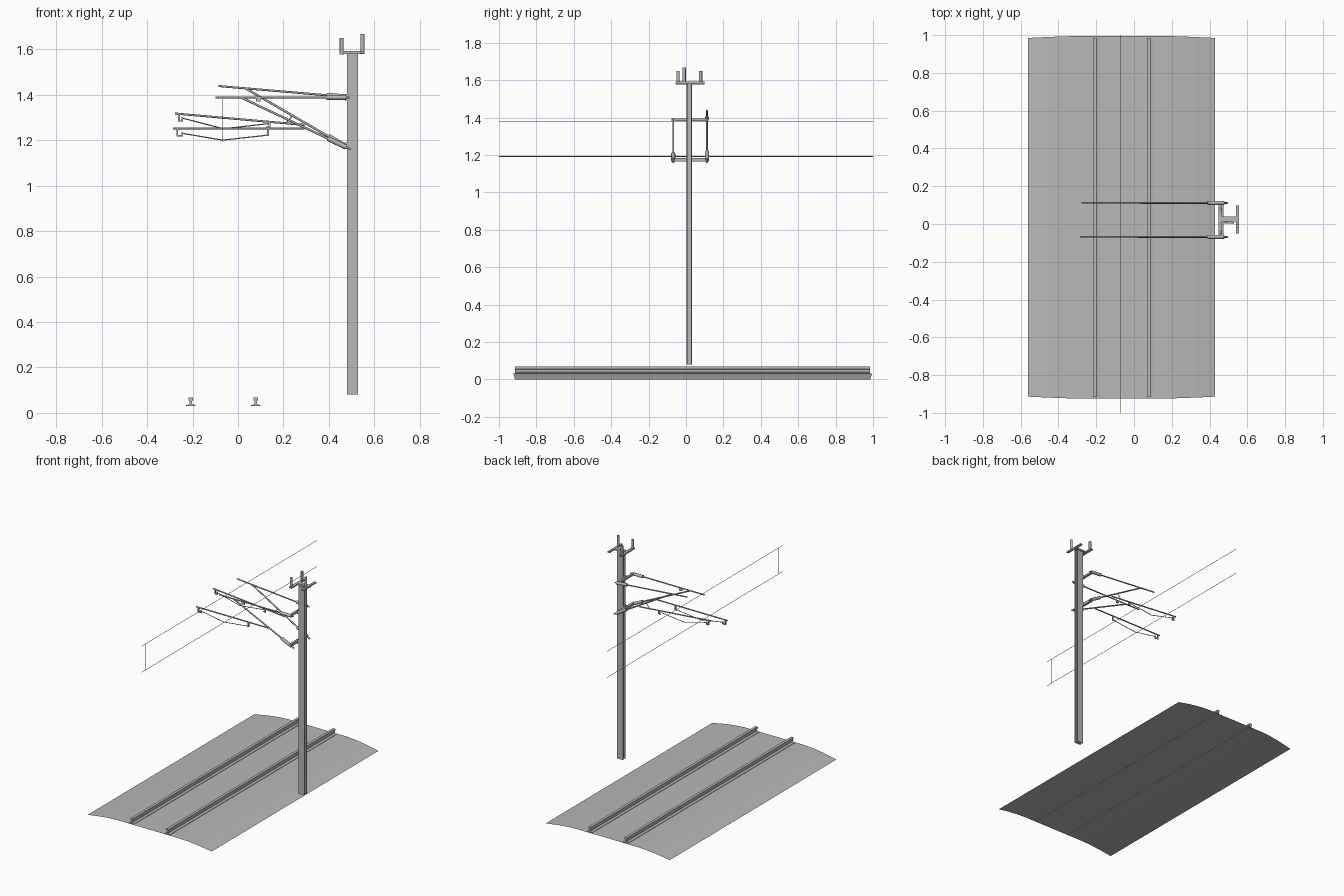
import bpy, bmesh, math
from mathutils import Vector

if "Cube" in bpy.data.objects:
    bpy.data.objects.remove(bpy.data.objects["Cube"])

grey = bpy.data.materials.new("plain_grey")
grey.diffuse_color = (0.48, 0.48, 0.48, 1)
grey.use_nodes = True
grey.node_tree.nodes["Principled BSDF"].inputs["Base Color"].default_value = grey.diffuse_color


def finish(name, bm, smooth=False):
    bmesh.ops.recalc_face_normals(bm, faces=bm.faces)
    me = bpy.data.meshes.new(name)
    bm.to_mesh(me)
    bm.free()
    me.materials.append(grey)
    ob = bpy.data.objects.new(name, me)
    bpy.context.collection.objects.link(ob)
    if smooth:
        bpy.ops.object.select_all(action='DESELECT')
        ob.select_set(True)
        bpy.context.view_layer.objects.active = ob
        bpy.ops.object.shade_smooth_by_angle(angle=math.radians(46))
    return ob


def add_box(bm, x0, x1, y0, y1, z0, z1):
    vs = bmesh.ops.create_cube(bm, size=1)["verts"]
    for v in vs:
        v.co = Vector((x0 if v.co.x < 0 else x1,
                       y0 if v.co.y < 0 else y1,
                       z0 if v.co.z < 0 else z1))


def add_tube(bm, a, b, r, sides=8):
    a, b = Vector(a), Vector(b)
    d = b - a
    vs = bmesh.ops.create_cone(bm, cap_ends=True, segments=sides, radius1=r,
                               radius2=r, depth=d.length)["verts"]
    rot = d.to_track_quat('Z', 'Y')
    for v in vs:
        v.co = rot @ v.co + (a + b) / 2


def boxes(name, items):
    bm = bmesh.new()
    for it in items:
        add_box(bm, *it)
    return finish(name, bm)


def tubes(name, items, sides=8):
    bm = bmesh.new()
    for a, b, r in items:
        add_tube(bm, a, b, r, sides)
    return finish(name, bm, True)


MID = -0.065  # track centre line

# Ballast bed: open sheet with rounded shoulders and slightly bowed ends
half = [(0.495, 0.0, 0.010), (0.39, 0.018, 0.005), (0.31, 0.027, 0.002),
        (0.245, 0.031, 0.0)]
prof = [(-x, z, i) for x, z, i in half] + [(x, z, i) for x, z, i in reversed(half)]
bm = bmesh.new()
rows = [[bm.verts.new((MID + x, y, z)) for y in (-0.924 + i, 0.995 - i)]
        for x, z, i in prof]
for p, q in zip(rows, rows[1:]):
    bm.faces.new((p[0], q[0], q[1], p[1]))
bed = finish("ballast_bed", bm)
for p in bed.data.polygons:
    if p.normal.z < 0:
        p.flip()

# Rails: foot, web and head extruded along the track
rail_half = [(0.020, 0.030), (0.020, 0.034), (0.005, 0.039), (0.005, 0.052),
             (0.010, 0.056), (0.010, 0.068)]
for side, name in ((-1, "left_rail"), (1, "right_rail")):
    bm = bmesh.new()
    loop = rail_half + [(-x, z) for x, z in reversed(rail_half)]
    f = bm.faces.new([bm.verts.new((MID + side * 0.143 + x, -0.915, z)) for x, z in loop])
    ext = bmesh.ops.extrude_face_region(bm, geom=[f])["geom"]
    bmesh.ops.translate(bm, vec=(0, 1.9, 0),
                        verts=[g for g in ext if isinstance(g, bmesh.types.BMVert)])
    finish(name, bm)

# Mast: H section with flanges at front and back
boxes("mast", [(0.480, 0.529, 0.003, 0.010, 0.08, 1.58),
               (0.480, 0.529, 0.026, 0.033, 0.08, 1.58),
               (0.492, 0.517, 0.010, 0.026, 0.08, 1.58)])

# Mast head frame
boxes("mast_head_frame", [(0.447, 0.467, -0.055, 0.098, 1.577, 1.587),
                          (0.540, 0.556, -0.050, 0.098, 1.582, 1.592),
                          (0.467, 0.556, 0.012, 0.040, 1.579, 1.591)])

# Standing insulators on the head frame
tubes("standing_insulators",
      [((0.456, -0.043, 1.585), (0.456, -0.043, 1.65), 0.009),
       ((0.456, 0.078, 1.585), (0.456, 0.078, 1.65), 0.009),
       ((0.548, -0.010, 1.59), (0.548, -0.010, 1.667), 0.009)])

# Cross bars carrying both cantilevers
boxes("cantilever_cross_bars", [(0.458, 0.474, -0.075, 0.115, 1.383, 1.396),
                                (0.458, 0.474, -0.075, 0.115, 1.166, 1.184),
                                (0.470, 0.490, 0.004, 0.032, 1.375, 1.402),
                                (0.470, 0.490, 0.004, 0.032, 1.160, 1.190)])


def cantilever(tag, y, top, diag, arm, steady, drop):
    """top/diag/arm: pairs of (x, z); steady: three (x, z) of the steady arm."""
    P = lambda p: (p[0], y, p[1])
    mix = lambda p, q, t: (p[0] + (q[0] - p[0]) * t, p[1] + (q[1] - p[1]) * t)
    at = lambda pair, x: mix(*pair, (x - pair[0][0]) / (pair[1][0] - pair[0][0]))
    # Main tubes
    tubes(tag + "_cantilever_tubes", [(P(top[0]), P(top[1]), 0.0045),
                                      (P(diag[0]), P(diag[1]), 0.0050),
                                      (P(arm[0]), P(arm[1]), 0.0045)])
    # Rod insulators
    tubes(tag + "_rod_insulators", [(P(at(top, 0.39)), P(at(top, 0.475)), 0.011),
                                    (P(at(diag, 0.395)), P(at(diag, 0.475)), 0.011)])
    # Steady arm, bent at the contact wire
    tubes(tag + "_steady_arm", [(P(steady[0]), P(steady[1]), 0.0025),
                                (P(steady[1]), P(steady[2]), 0.0025)], 6)
    # Hangers from the registration arm
    items = []
    for sx, ez in ((arm[0][0] + 0.018, drop[0]), (steady[2][0], drop[1])):
        items.append((sx - 0.004, sx + 0.004, y - 0.004, y + 0.004, ez, at(arm, sx)[1]))
    sx = steady[0][0]
    items.append((arm[0][0] + 0.018, sx, y - 0.004, y + 0.004, drop[0], drop[0] + 0.006))
    items.append((sx - 0.004, sx + 0.004, y - 0.004, y + 0.004,
                  drop[0], steady[0][1] + 0.005))
    sx = steady[2][0] - 0.014
    items.append((sx, sx + 0.014, y - 0.003, y + 0.003, drop[1], drop[1] + 0.006))
    boxes(tag + "_arm_hangers", items)


# Front cantilever (low, level) and back cantilever (raised)
cantilever("front", -0.068, ((-0.10, 1.388), (0.49, 1.388)),
           ((0.015, 1.387), (0.495, 1.160)), ((-0.285, 1.252), (0.292, 1.252)),
           ((-0.245, 1.230), (-0.068, 1.200), (0.132, 1.222)), (1.217, 1.218))
cantilever("back", 0.112, ((-0.086, 1.438), (0.49, 1.389)),
           ((0.033, 1.428), (0.495, 1.160)), ((-0.277, 1.317), (0.292, 1.267)),
           ((-0.245, 1.297), (-0.064, 1.250), (0.138, 1.273)), (1.281, 1.255))

# Small brace and wire clamp
tubes("arm_brace", [((0.24, 0.112, 1.308), (0.208, 0.112, 1.272), 0.0025)], 6)
boxes("wire_clamp", [(0.08, 0.10, -0.073, -0.063, 1.370, 1.388)])

# Overhead wires with end dropper
tubes("messenger_wire", [((-0.07, -1, 1.38), (-0.07, 1, 1.38), 0.0015)], 6)
tubes("contact_wire", [((-0.07, -1, 1.192), (-0.07, 1, 1.192), 0.0015)], 6)
tubes("wire_dropper", [((-0.07, -0.957, 1.192), (-0.07, -0.957, 1.38), 0.001)], 6)
